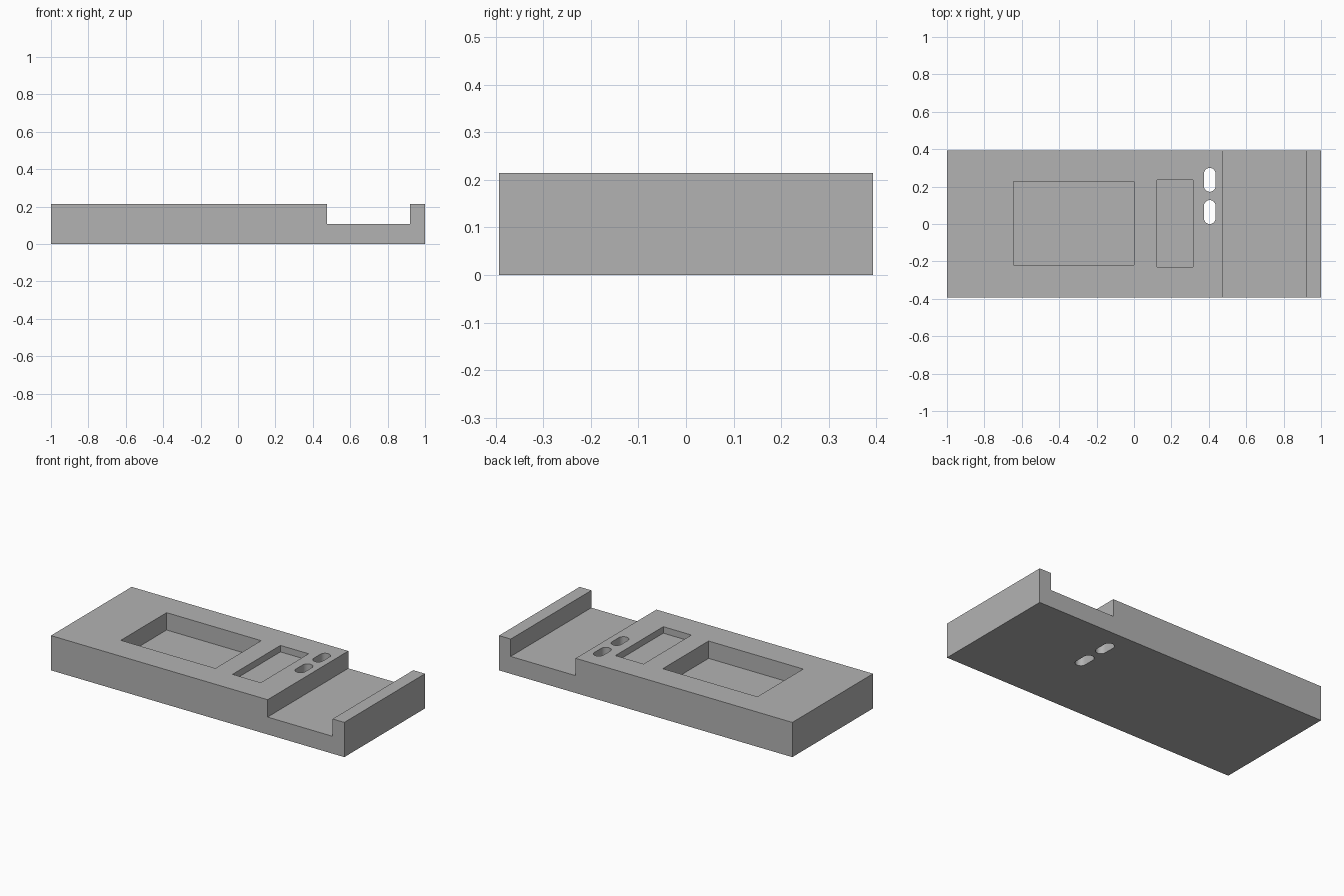
import bpy, bmesh, math

if "Cube" in bpy.data.objects:
    bpy.data.objects.remove(bpy.data.objects["Cube"], do_unlink=True)

TOP, MID, HALF_Y = 0.214, 0.107, 0.393

grey = bpy.data.materials.new("plain grey")
grey.use_nodes = True
grey.diffuse_color = (0.45, 0.45, 0.45, 1)
grey.node_tree.nodes["Principled BSDF"].inputs["Base Color"].default_value = grey.diffuse_color


def prism(name, outline, shift):
    """Extrude a closed outline along a vector."""
    bm = bmesh.new()
    face = bm.faces.new([bm.verts.new(p) for p in outline])
    grown = bmesh.ops.extrude_face_region(bm, geom=[face], use_keep_orig=True)
    moved = [v for v in grown["geom"] if isinstance(v, bmesh.types.BMVert)]
    bmesh.ops.translate(bm, verts=moved, vec=shift)
    bmesh.ops.recalc_face_normals(bm, faces=bm.faces)
    mesh = bpy.data.meshes.new(name)
    bm.to_mesh(mesh)
    bm.free()
    mesh.materials.append(grey)
    obj = bpy.data.objects.new(name, mesh)
    bpy.context.collection.objects.link(obj)
    return obj


def pocket(name, x0, x1, y0, y1, floor):
    corners = [(x0, y0), (x1, y0), (x1, y1), (x0, y1)]
    return prism(name, [(x, y, floor) for x, y in corners], (0, 0, 0.4))


def slot(name, x, y0, y1, radius, steps=12):
    """Rounded slot running along y, cut right through."""
    points = []
    for start, cy in ((0, y1 - radius), (math.pi, y0 + radius)):
        for i in range(steps + 1):
            a = start + math.pi * i / steps
            points.append((x + radius * math.cos(a), cy + radius * math.sin(a), -0.1))
    return prism(name, points, (0, 0, 0.5))


# Base plate with the wide channel and the end lip
profile = [(-1, 0), (1, 0), (1, TOP), (0.92, TOP), (0.92, MID),
           (0.477, MID), (0.477, TOP), (-1, TOP)]
base = prism("base_plate", [(x, -HALF_Y, z) for x, z in profile], (0, 2 * HALF_Y, 0))

# Recesses and through slots
cutters = [
    pocket("large_pocket", -0.645, 0.0, -0.22, 0.226, MID),
    pocket("small_pocket", 0.124, 0.316, -0.23, 0.236, TOP - 0.04),
    slot("back_slot", 0.405, 0.172, 0.30, 0.031),
    slot("front_slot", 0.405, 0.0, 0.128, 0.031),
]
for cutter in cutters:
    cutter.hide_render = True
    cut = base.modifiers.new(cutter.name, 'BOOLEAN')
    cut.operation = 'DIFFERENCE'
    cut.solver = 'EXACT'
    cut.object = cutter

# Bake the cuts and drop the cutters
bpy.context.view_layer.update()
graph = bpy.context.evaluated_depsgraph_get()
result = bpy.data.meshes.new_from_object(base.evaluated_get(graph))
base.modifiers.clear()
base.data = result
for cutter in cutters:
    bpy.data.objects.remove(cutter, do_unlink=True)

# Smooth the slot ends, keep the corners sharp
bpy.ops.object.select_all(action='DESELECT')
base.select_set(True)
bpy.context.view_layer.objects.active = base
bpy.ops.object.shade_smooth_by_angle(angle=math.radians(30))
